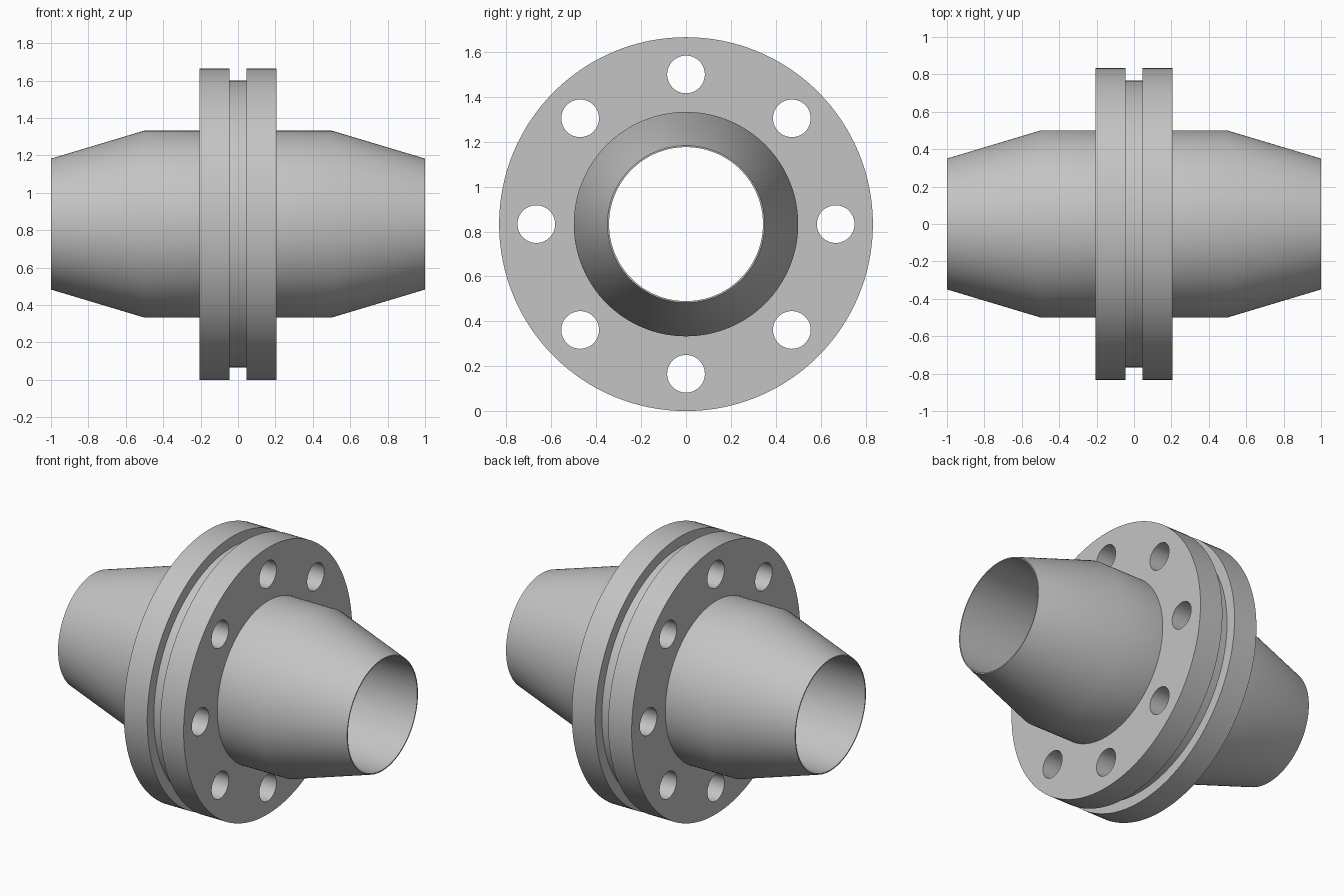
import bpy
import bmesh
from math import cos, sin, tau, radians
from mathutils import Matrix, Vector

SEGMENTS = 128
AXIS_HEIGHT = 0.833
BORE = 0.343

if "Cube" in bpy.data.objects:
    bpy.data.objects.remove(bpy.data.objects["Cube"], do_unlink=True)

steel = bpy.data.materials.new("grey_steel")
steel.use_nodes = True
grey = (0.55, 0.55, 0.55, 1)
steel.diffuse_color = grey
steel.node_tree.nodes["Principled BSDF"].inputs["Base Color"].default_value = grey


def add_object(name, bm):
    bmesh.ops.recalc_face_normals(bm, faces=bm.faces)
    mesh = bpy.data.meshes.new(name)
    bm.to_mesh(mesh)
    bm.free()
    mesh.materials.append(steel)
    obj = bpy.data.objects.new(name, mesh)
    obj.location.z = AXIS_HEIGHT
    bpy.context.collection.objects.link(obj)
    return obj


def lathe(name, profile, side=1):
    """Revolve a closed (x, radius) profile around the x axis."""
    bm = bmesh.new()
    rings = []
    for i in range(SEGMENTS):
        a = tau * i / SEGMENTS
        rings.append([bm.verts.new((side * x, r * sin(a), r * cos(a))) for x, r in profile])
    count = len(profile)
    for i, ring in enumerate(rings):
        after = rings[(i + 1) % SEGMENTS]
        for j in range(count):
            k = (j + 1) % count
            bm.faces.new((ring[j], ring[k], after[k], after[j]))
    return add_object(name, bm)


def bolt_cutter():
    """Eight bolt-hole cylinders on the bolt circle."""
    bm = bmesh.new()
    for i in range(8):
        a = tau * i / 8
        place = Matrix.Translation(Vector((0, 0.667 * sin(a), 0.667 * cos(a))))
        bmesh.ops.create_cone(bm, cap_ends=True, segments=48, radius1=0.084, radius2=0.084,
                              depth=0.6, matrix=place @ Matrix.Rotation(radians(90), 4, "Y"))
    return add_object("bolt_hole_cutter", bm)


# Weld-neck flange: disc, straight hub and tapered neck
neck_profile = [(0.045, BORE), (0.045, 0.833), (0.207, 0.833), (0.207, 0.5),
                (0.5, 0.5), (1.0, 0.35), (1.0, BORE)]
# Recessed ring between the two flanges
ring_profile = [(-0.045, BORE), (-0.045, 0.767), (0.045, 0.767), (0.045, BORE)]

parts = [lathe("left_flange", neck_profile),
         lathe("right_flange", neck_profile, -1),
         lathe("gasket_ring", ring_profile)]

# Drill the bolt holes and shade each part
cutter = bolt_cutter()
cutter.hide_render = True
for part in parts:
    drill = part.modifiers.new("bolt_holes", "BOOLEAN")
    drill.operation = "DIFFERENCE"
    drill.solver = "EXACT"
    drill.object = cutter
    bpy.ops.object.select_all(action="DESELECT")
    part.select_set(True)
    bpy.context.view_layer.objects.active = part
    bpy.ops.object.modifier_apply(modifier=drill.name)
    bpy.ops.object.shade_smooth_by_angle(angle=radians(30))
bpy.data.objects.remove(cutter, do_unlink=True)
